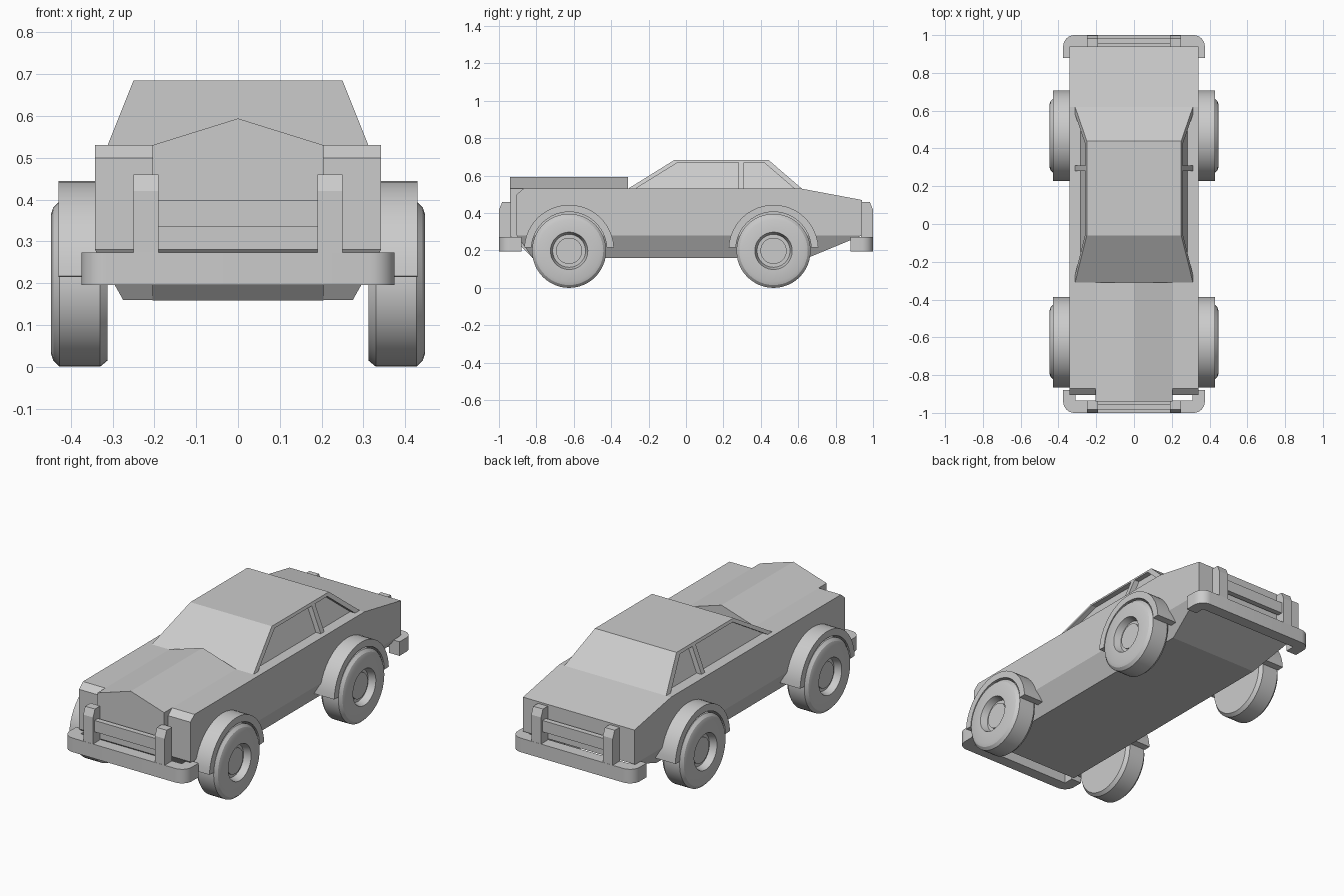
import bpy, bmesh
from math import radians, sin, cos, pi
from mathutils import Vector

cube = bpy.data.objects.get("Cube")
if cube:
    bpy.data.objects.remove(cube, do_unlink=True)

GREY = (0.6, 0.6, 0.6, 1)
paint = bpy.data.materials.new("plain grey")
paint.use_nodes = True
paint.diffuse_color = GREY
paint.node_tree.nodes["Principled BSDF"].inputs["Base Color"].default_value = GREY


def finish(name, bm, loc=(0, 0, 0), smooth=False):
    bmesh.ops.recalc_face_normals(bm, faces=bm.faces[:])
    mesh = bpy.data.meshes.new(name)
    bm.to_mesh(mesh)
    bm.free()
    mesh.materials.append(paint)
    ob = bpy.data.objects.new(name, mesh)
    ob.location = loc
    bpy.context.collection.objects.link(ob)
    if smooth:
        bpy.ops.object.select_all(action='DESELECT')
        ob.select_set(True)
        bpy.context.view_layer.objects.active = ob
        bpy.ops.object.shade_smooth_by_angle(angle=radians(25))
    return ob


def hull(name, points, mirror=False):
    """Convex solid around the points, optionally mirrored over x."""
    bm = bmesh.new()
    pts = set(points)
    if mirror:
        pts |= {(-x, y, z) for x, y, z in points}
    for p in sorted(pts):
        bm.verts.new(p)
    bmesh.ops.convex_hull(bm, input=bm.verts[:])
    bmesh.ops.dissolve_limit(bm, angle_limit=radians(1), verts=bm.verts[:], edges=bm.edges[:])
    return finish(name, bm)


def box(name, x0, x1, y0, y1, z0, z1):
    return hull(name, [(x, y, z) for x in (x0, x1) for y in (y0, y1) for z in (z0, z1)])


def prism(name, outline, z0, z1):
    bm = bmesh.new()
    face = bm.faces.new([bm.verts.new((x, y, z0)) for x, y in outline])
    new = bmesh.ops.extrude_face_region(bm, geom=[face])["geom"]
    bmesh.ops.translate(bm, vec=(0, 0, z1 - z0),
                        verts=[g for g in new if isinstance(g, bmesh.types.BMVert)])
    return finish(name, bm, smooth=True)


def lathe(name, profile, side, loc, steps, start=0, sweep=2 * pi, solid=False):
    """Sweep a (radius, x) profile around the x axis."""
    bm = bmesh.new()
    vs = [bm.verts.new((side * x, r * cos(start), r * sin(start))) for r, x in profile]
    if solid:
        bm.faces.new(vs)
    else:
        for a, b in zip(vs, vs[1:]):
            bm.edges.new((a, b))
    bmesh.ops.spin(bm, geom=bm.verts[:] + bm.edges[:] + bm.faces[:], cent=(0, 0, 0),
                   axis=(1, 0, 0), angle=sweep, steps=steps)
    bmesh.ops.remove_doubles(bm, verts=bm.verts[:], dist=0.0005)
    return finish(name, bm, loc, smooth=True)


# Main body with tapered sills and sloping tail
W, SILL = 0.342, 0.275
hull("body", [(W, 0.94, 0.47), (W, 0.94, 0.28), (SILL, 0.65, 0.16), (W, 0.62, 0.53),
              (W, -0.87, 0.53), (W, -0.905, 0.50), (W, -0.905, 0.28), (SILL, -0.82, 0.16)], True)

# Nose and ridged hood
N = 0.205
hull("hood_and_nose", [(N, -0.94, 0.53), (N, -0.94, 0.28), (N, -0.82, 0.159), (0, -0.94, 0.594),
                       (0, -0.31, 0.594), (N, -0.31, 0.53), (N, -0.31, 0.40)], True)

# Cabin: recessed glass core, roof and pillars
BASE, TOP, ROOF, RECESS = 0.53, 0.685, 0.67, 0.03


def cabin_at(z):
    """Half width, front y and rear y of the cabin at height z."""
    t = (z - BASE) / (TOP - BASE)
    return 0.312 - 0.062 * t, -0.31 + 0.25 * t, 0.62 - 0.18 * t


def cabin_layer(name, z0, z1, inset):
    pts = []
    for z in (z0, z1):
        w, front, rear = cabin_at(z)
        pts += [(w - inset, front, z), (w - inset, rear, z)]
    hull(name, pts, True)


cabin_layer("cabin_glass", BASE, ROOF, RECESS)
cabin_layer("roof", ROOF, TOP, 0)


def pillar(name, side, span):
    pts = []
    for z in (BASE, ROOF):
        w, front, rear = cabin_at(z)
        for y in span(front, rear):
            pts += [(side * w, y, z), (side * (w - RECESS), y, z)]
    hull(name, pts)


# Wheel and arch profiles as (radius, x)
WHEEL = [(0, 0.312), (0.183, 0.312), (0.198, 0.33), (0.198, 0.427), (0.183, 0.442),
         (0.165, 0.448), (0.1, 0.448), (0.088, 0.41), (0.07, 0.41), (0.07, 0.42), (0, 0.42)]
ARCH = [(0.202, 0.29), (0.24, 0.29), (0.24, 0.43), (0.202, 0.43)]

for side, label in ((1, "left"), (-1, "right")):
    pillar(f"front_pillar_{label}", side, lambda f, r: (f, f + 0.04))
    pillar(f"middle_pillar_{label}", side, lambda f, r: (0.28, 0.31))
    pillar(f"rear_pillar_{label}", side, lambda f, r: (r - 0.04, r))
    for end, y in (("front", -0.625), ("rear", 0.468)):
        lathe(f"{end}_wheel_{label}", WHEEL, side, (0, y, 0.198), 48)
        lathe(f"{end}_arch_{label}", ARCH, side, (0, y, 0.204), 24,
              radians(3), radians(174), True)

# Wraparound bumpers with uprights and a cross bar
R = 0.06
corner = [(0.315 + R * cos(a), -0.94 - R * sin(a)) for a in (pi / 2 * i / 8 for i in range(9))]
half = [(0.31, -0.935), (0.31, -0.88), (0.375, -0.88)] + corner
outline = half + [(-x, y) for x, y in reversed(half)]
for end, s in (("front", 1), ("rear", -1)):
    prism(f"{end}_bumper", [(x, s * y) for x, y in outline], 0.195, 0.273)
    for side, label in ((1, "left"), (-1, "right")):
        hull(f"{end}_bumper_upright_{label}",
             [(side * x, s * y, z) for x in (0.19, 0.25)
              for y, z in ((-0.935, 0.2), (-0.935, 0.46), (-0.982, 0.46), (-0.999, 0.42), (-0.999, 0.2))])
    box(f"{end}_cross_bar", -0.2, 0.2, s * -0.985, s * -0.955, 0.335, 0.398)
